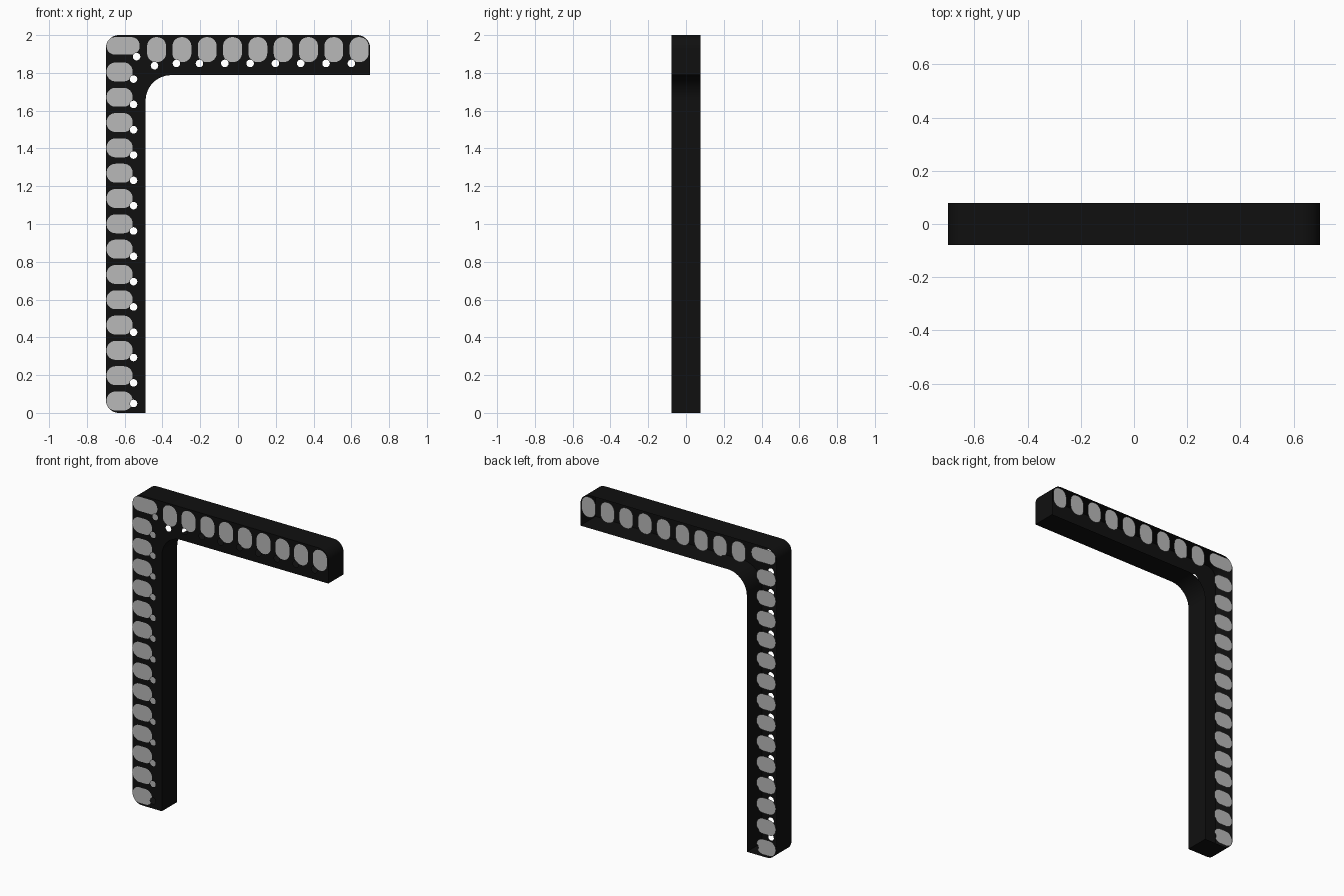
import bpy, bmesh, math
from mathutils import Vector

cube = bpy.data.objects.get("Cube")
if cube:
    bpy.data.objects.remove(cube, do_unlink=True)

FRONT, BACK = -0.078, 0.078
STEP = 0.134
HOLE_R = 0.02


def material(name, rgb):
    m = bpy.data.materials.new(name)
    m.use_nodes = True
    m.diffuse_color = (*rgb, 1)
    bsdf = m.node_tree.nodes["Principled BSDF"]
    bsdf.inputs["Base Color"].default_value = (*rgb, 1)
    bsdf.inputs["Roughness"].default_value = 0.7
    return m


black = material("matte black", (0.005, 0.005, 0.005))
grey = material("light grey", (0.48, 0.48, 0.48))


def arc(cx, cz, r, start, end, n=10):
    angles = [math.radians(start + (end - start) * i / n) for i in range(n + 1)]
    return [Vector((cx + r * math.cos(a), cz + r * math.sin(a))) for a in angles]


def make_object(name, bm, mat):
    mesh = bpy.data.meshes.new(name)
    bm.to_mesh(mesh)
    bm.free()
    mesh.materials.append(mat)
    ob = bpy.data.objects.new(name, mesh)
    bpy.context.collection.objects.link(ob)
    return ob


def add_loop(bm, points, y):
    verts = [bm.verts.new((p.x, y, p.y)) for p in points]
    edges = [bm.edges.new((v, verts[i - 1])) for i, v in enumerate(verts)]
    return verts, edges


def face_towards(bm, direction):
    bm.normal_update()
    bmesh.ops.reverse_faces(bm, faces=[f for f in bm.faces if f.normal.y * direction < 0])


# Bracket outline, counter-clockwise from the foot of the post
R, IN_X, IN_Z, FILLET = 0.07, -0.489, 1.788, 0.135
outline = [Vector((IN_X, 0))]
outline += arc(IN_X + FILLET, IN_Z - FILLET, FILLET, 180, 90, 14)
outline += [Vector((0.7, IN_Z))]
outline += arc(0.7 - R, 2 - R, R, 0, 90)
outline += arc(-0.7 + R, 2 - R, R, 90, 180)
outline += arc(-0.7 + R, R, R, 180, 270)

# Small round holes along the inner side of the pads
holes = [(-0.553, 0.05), (-0.537, 1.886), (-0.442, 1.838), (-0.326, 1.85)]
holes += [(-0.553, 0.159 + STEP * i) for i in range(13)]
holes += [(-0.204 + STEP * i, 1.85) for i in range(7)]

# Front plate pierced by the holes
bm = bmesh.new()
edges = add_loop(bm, outline, FRONT)[1]
for x, z in holes:
    edges += add_loop(bm, arc(x, z, HOLE_R, 0, 345, 23), FRONT)[1]
bmesh.ops.triangle_fill(bm, edges=edges, use_beauty=True, normal=(0, -1, 0))
face_towards(bm, -1)
make_object("front_plate", bm, black)

# Side wall around the outline, open at the back
bm = bmesh.new()
near = [bm.verts.new((p.x, FRONT, p.y)) for p in outline]
far = [bm.verts.new((p.x, BACK, p.y)) for p in outline]
for i in range(len(outline)):
    bm.faces.new((near[i - 1], near[i], far[i], far[i - 1]))
bm.normal_update()
top = max(bm.faces, key=lambda f: f.calc_center_median().z)
if top.normal.z < 0:
    bmesh.ops.reverse_faces(bm, faces=bm.faces[:])
wall = make_object("side_wall", bm, black)
bpy.ops.object.select_all(action="DESELECT")
wall.select_set(True)
bpy.context.view_layer.objects.active = wall
bpy.ops.object.shade_smooth_by_angle(angle=math.radians(35))

# Pads: centre x, centre z, width, height
pads = [(-0.608, 1.943, 0.175, 0.092)]
pads += [(-0.627, 0.063 + STEP * i, 0.138, 0.1) for i in range(14)]
pads += [(-0.431 + STEP * i, 1.923, 0.1, 0.132) for i in range(9)]


def pad_outline(x, z, w, h):
    r = min(w, h) * 0.47
    dx, dz = w / 2 - r, h / 2 - r
    pts = []
    for sx, sz, a in ((1, 1, 0), (-1, 1, 90), (-1, -1, 180), (1, -1, 270)):
        pts += arc(x + sx * dx, z + sz * dz, r, a, a + 90, 12)
    # Notch the rim where a hole bites into it
    for p in pts:
        for c in map(Vector, holes):
            if (p - c).length < HOLE_R:
                p.xy = c + (p - c).normalized() * HOLE_R
    return pts


for name, y, side in (("front_pads", FRONT - 0.002, -1), ("back_pads", BACK, 1)):
    bm = bmesh.new()
    for pad in pads:
        edges = add_loop(bm, pad_outline(*pad), y)[1]
        bmesh.ops.triangle_fill(bm, edges=edges, use_beauty=True, normal=(0, side, 0))
    face_towards(bm, side)
    make_object(name, bm, grey)
